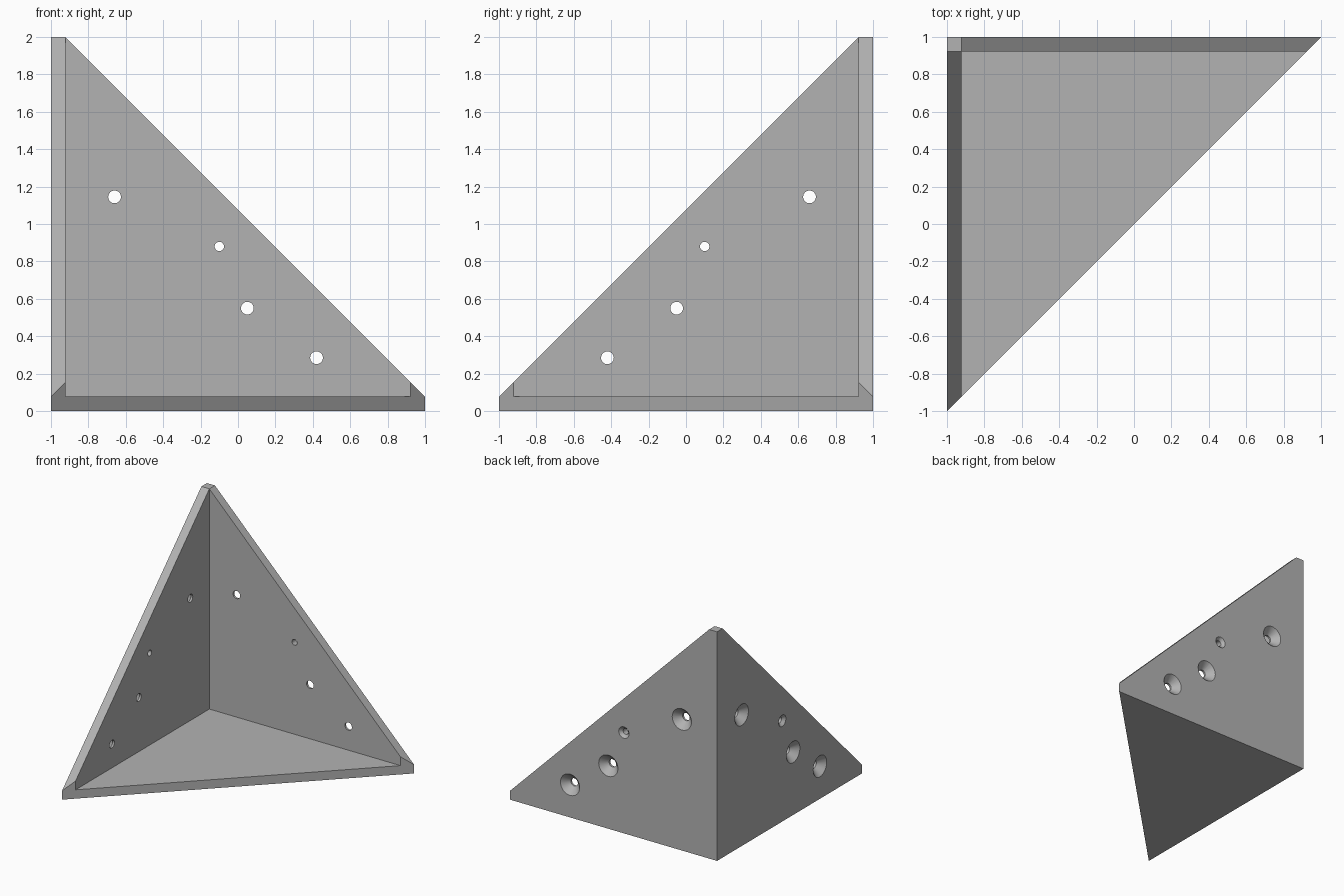
import bpy, bmesh
from math import pi
from mathutils import Matrix, Vector

cube = bpy.data.objects.get("Cube")
if cube:
    bpy.data.objects.remove(cube, do_unlink=True)

T = 0.077  # wall thickness

grey = bpy.data.materials.new("plain grey")
grey.use_nodes = True
color = (0.45, 0.45, 0.45, 1)
grey.diffuse_color = color
grey.node_tree.nodes["Principled BSDF"].inputs["Base Color"].default_value = color


def make_object(name, bm):
    bmesh.ops.recalc_face_normals(bm, faces=bm.faces)
    mesh = bpy.data.meshes.new(name)
    bm.to_mesh(mesh)
    bm.free()
    mesh.materials.append(grey)
    obj = bpy.data.objects.new(name, mesh)
    bpy.context.collection.objects.link(obj)
    return obj


def box(low, high):
    low, high = Vector(low), Vector(high)
    bm = bmesh.new()
    place = Matrix.Translation((low + high) / 2) @ Matrix.Diagonal((*(high - low), 1))
    bmesh.ops.create_cube(bm, size=1, matrix=place)
    return bm


def subtract(target, cutter):
    mod = target.modifiers.new("cut", "BOOLEAN")
    mod.operation = "DIFFERENCE"
    mod.solver = "EXACT"
    mod.object = cutter
    bpy.context.view_layer.objects.active = target
    bpy.ops.object.modifier_apply(modifier=mod.name)
    bpy.data.objects.remove(cutter, do_unlink=True)


def countersink(inner, outer, matrix):
    """Revolved screw hole: z = 0 is the outer wall face, -z goes inwards."""
    lip = 0.02
    profile = [(0, lip), (outer + lip, lip), (inner, inner - outer),
               (inner, -T - lip), (0, -T - lip)]
    bm = bmesh.new()
    verts = [bm.verts.new((r, 0, z)) for r, z in profile]
    edges = [bm.edges.new(pair) for pair in zip(verts, verts[1:])]
    bmesh.ops.spin(bm, geom=verts + edges, axis=(0, 0, 1), cent=(0, 0, 0),
                   angle=2 * pi, steps=32)
    bmesh.ops.remove_doubles(bm, verts=bm.verts, dist=0.0001)
    bm.transform(matrix)
    return make_object("hole_cutter", bm)


# Outer block, trimmed by the three sloping planes
bm = box((-1, -1, 0), (1, 1, 2))
for point, normal in [((0, 0, 0), (1, -1, 0)),
                      ((1, 0, T), (1, 0, 1)),
                      ((0, -1, T), (0, -1, 1))]:
    cut = bmesh.ops.bisect_plane(bm, geom=bm.verts[:] + bm.edges[:] + bm.faces[:],
                                 plane_co=point, plane_no=normal, clear_outer=True)
    rim = [e for e in cut["geom_cut"] if isinstance(e, bmesh.types.BMEdge)]
    bmesh.ops.holes_fill(bm, edges=rim)
bracket = make_object("corner_bracket", bm)

# Hollow inside, leaving a floor and two walls
subtract(bracket, make_object("cavity", box((T - 1, -3, T), (3, 1 - T, 4))))

# Countersunk holes, mirrored onto both walls
holes = [(-0.66, 1.145, 0.034, 0.093), (-0.10, 0.88, 0.025, 0.05),
         (0.05, 0.55, 0.034, 0.093), (0.42, 0.285, 0.034, 0.093)]
for along, height, inner, outer in holes:
    back = Matrix.Translation((along, 1, height)) @ Matrix.Rotation(-pi / 2, 4, "X")
    side = Matrix.Translation((-1, -along, height)) @ Matrix.Rotation(-pi / 2, 4, "Y")
    for matrix in (back, side):
        subtract(bracket, countersink(inner, outer, matrix))

bpy.ops.object.select_all(action="DESELECT")
bracket.select_set(True)
bpy.context.view_layer.objects.active = bracket
bpy.ops.object.shade_smooth_by_angle(angle=pi / 6)
